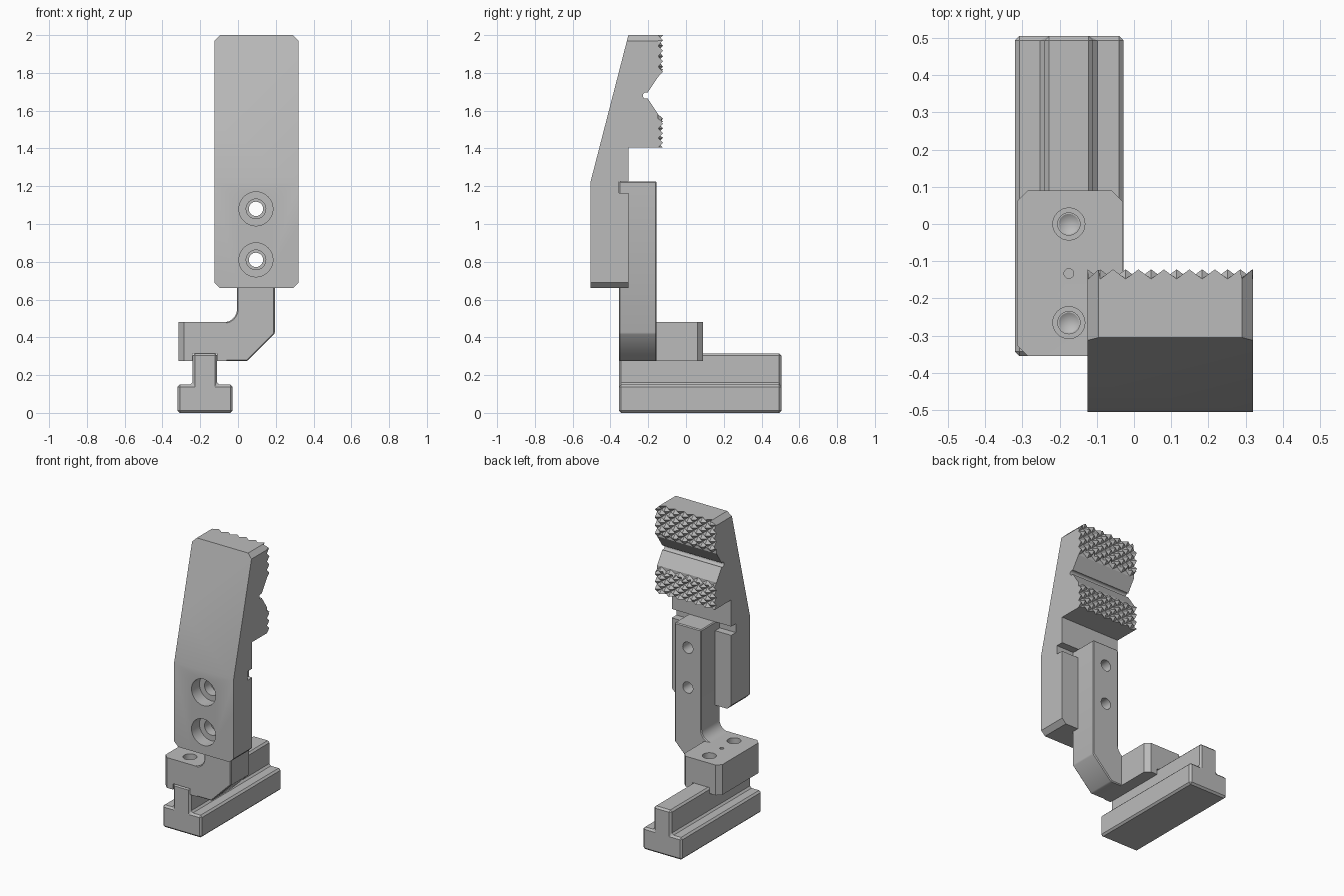
import bpy, bmesh, math
from mathutils import Vector, Matrix

default = bpy.data.objects.get("Cube")
if default:
    bpy.data.objects.remove(default)

GREY = (0.5, 0.5, 0.5, 1)
steel = bpy.data.materials.new("plain_grey")
steel.use_nodes = True
steel.diffuse_color = GREY
steel.node_tree.nodes["Principled BSDF"].inputs["Base Color"].default_value = GREY


def finish(name, bm):
    bmesh.ops.recalc_face_normals(bm, faces=bm.faces)
    mesh = bpy.data.meshes.new(name)
    bm.to_mesh(mesh)
    bm.free()
    mesh.materials.append(steel)
    ob = bpy.data.objects.new(name, mesh)
    bpy.context.collection.objects.link(ob)
    return ob


def prism(name, points, axis, lo, hi):
    """Extrude a 2D outline along the named axis."""
    place = {"x": lambda p, d: (d, p[0], p[1]),
             "y": lambda p, d: (p[0], d, p[1]),
             "z": lambda p, d: (p[0], p[1], d)}[axis]
    bm = bmesh.new()
    ends = [[bm.verts.new(place(p, d)) for p in points] for d in (lo, hi)]
    for end in ends:
        bm.faces.new(end)
    for i in range(len(points)):
        j = (i + 1) % len(points)
        bm.faces.new((ends[0][i], ends[0][j], ends[1][j], ends[1][i]))
    return finish(name, bm)


def rod(name, axis, centre, length, r1, r2=None):
    """Cylinder or cone along y or z."""
    bm = bmesh.new()
    turn = Matrix.Rotation(math.pi / 2, 4, "X") if axis == "y" else Matrix()
    bmesh.ops.create_cone(bm, cap_ends=True, segments=32, radius1=r1,
                          radius2=r1 if r2 is None else r2, depth=length,
                          matrix=Matrix.Translation(centre) @ turn)
    return finish(name, bm)


def activate(ob):
    bpy.ops.object.select_all(action="DESELECT")
    ob.select_set(True)
    bpy.context.view_layer.objects.active = ob


def combine(ob, other, how="DIFFERENCE"):
    activate(ob)
    mod = ob.modifiers.new("cut", "BOOLEAN")
    mod.operation, mod.solver, mod.object = how, "EXACT", other
    bpy.ops.object.modifier_apply(modifier=mod.name)
    bpy.data.objects.remove(other)


def ease(ob, width):
    activate(ob)
    mod = ob.modifiers.new("edge_break", "BEVEL")
    mod.width, mod.segments, mod.limit_method = width, 1, "ANGLE"
    mod.angle_limit = math.radians(40)
    bpy.ops.object.modifier_apply(modifier=mod.name)


def arc(cx, cy, r, start, end, n):
    steps = [math.radians(start + (end - start) * i / n) for i in range(n + 1)]
    return [(cx + r * math.cos(a), cy + r * math.sin(a)) for a in steps]


def box_outline(a, b, c, d, cut=0.0):
    if not cut:
        return [(a, c), (b, c), (b, d), (a, d)]
    return [(a + cut, c), (b - cut, c), (b, c + cut), (b, d - cut),
            (b - cut, d), (a + cut, d), (a, d - cut), (a, c + cut)]


# Sliding T bar
BAR_L, BAR_R, STEM_L, STEM_R = -0.32, -0.028, -0.24, -0.11
FRONT, TOP = -0.355, 0.315
t_bar = prism("t_slot_bar", [
    (BAR_L, 0), (BAR_R, 0), (BAR_R, 0.15), (STEM_R, 0.15),
    (STEM_R, TOP), (STEM_L, TOP), (STEM_L, 0.15), (BAR_L, 0.15)],
    "y", FRONT, 0.505)
ease(t_bar, 0.012)

# Bracket: foot block joined to an upright arm
bracket = prism("bracket", box_outline(-0.315, -0.03, FRONT, 0.09, 0.03),
                "z", 0.275, 0.48)
arm = prism("arm", [(-0.25, 0.275), (0.05, 0.275), (0.195, 0.42),
                    (0.195, 1.225), (-0.005, 1.225)]
            + arc(-0.075, 0.55, 0.07, 0, -90, 8) + [(-0.25, 0.48)],
            "y", FRONT, -0.155)
ease(arm, 0.006)
combine(bracket, arm, "UNION")
combine(bracket, prism("keyway", box_outline(STEM_L, STEM_R, 0.2, TOP),
                       "y", -0.5, 0.5))

# Screw holes through the foot into the bar, with drill points
HOLE_X = -0.175
for y in (0.0, -0.265):
    combine(bracket, rod("foot_hole", "z", (HOLE_X, y, 0.4), 0.4, 0.043))
    combine(t_bar, rod("bar_hole", "z", (HOLE_X, y, 0.27), 0.2, 0.03))
    combine(t_bar, rod("drill_point", "z", (HOLE_X, y, 0.162), 0.02, 0.0, 0.03))
combine(bracket, rod("set_hole", "z", (HOLE_X, -0.133, 0.45), 0.2, 0.013))

# Jaw: side outline with V notch and relief hole
JAW_L, JAW_R, VALLEY, PEAK = -0.125, 0.32, -0.148, -0.122
V_TOP, V_LOW, LIP = 1.778, 1.582, 1.405
jaw = prism("jaw", [(-0.505, 0.66), (-0.505, 1.225), (-0.305, 2.0),
                    (VALLEY, 2.0), (VALLEY, V_TOP)]
            + arc(-0.212, 1.68, 0.017, 60, 300, 12)
            + [(VALLEY, V_LOW), (VALLEY, LIP), (-0.305, LIP), (-0.305, 0.66)],
            "x", JAW_L, JAW_R)
combine(jaw, prism("corner_trim", box_outline(JAW_L, JAW_R, 0.66, 2.0, 0.03),
                   "y", -0.7, 0.1), "INTERSECT")

# Seat in the back of the jaw: upright channel and cross groove
combine(jaw, prism("seat", [
    (-0.005, 0.5), (0.195, 0.5), (0.195, 1.165), (0.5, 1.165), (0.5, 1.225),
    (-0.5, 1.225), (-0.5, 1.165), (-0.005, 1.165)], "y", FRONT, -0.25))

# Counterbored bolt holes through jaw and arm
for z in (0.81, 1.08):
    combine(jaw, rod("counterbore", "y", (0.095, -0.52, z), 0.2, 0.09))
    combine(jaw, rod("bolt_hole", "y", (0.095, -0.42, z), 0.3, 0.052))
    combine(bracket, rod("thread_hole", "y", (0.095, -0.25, z), 0.4, 0.038))


def grip(name, low, high, rows, v_row, lean, cols=13):
    """Diamond pyramid pad; the row beside the V follows its slope."""
    bm = bmesh.new()
    half, mid = (JAW_R - JAW_L) / 2, (JAW_R + JAW_L) / 2
    grid = []
    for j in range(rows + 1):
        z = low + (high - low) * j / rows
        line = []
        for i in range(cols + 1):
            rise = PEAK - VALLEY if (i + j) % 2 == 0 else 0.0005
            zz = z + (lean * rise if j == v_row else 0)
            limit = half - max(0, z - 1.97)
            x = max(-limit, min(limit, half * (2 * i / cols - 1)))
            line.append(bm.verts.new((mid + x, VALLEY + rise, zz)))
        grid.append(line)
    for j in range(rows):
        for i in range(cols):
            a, b = grid[j][i], grid[j][i + 1]
            d, c = grid[j + 1][i], grid[j + 1][i + 1]
            # split along the groove
            tris = ((a, b, d), (b, c, d)) if (i + j) % 2 == 0 else ((a, b, c), (a, c, d))
            for t in tris:
                bm.faces.new(t)
    # skirt back to the jaw face
    rim = [e for e in bm.edges if e.is_boundary]
    skirt = bmesh.ops.extrude_edge_only(bm, edges=rim)["geom"]
    for v in skirt:
        if isinstance(v, bmesh.types.BMVert):
            v.co.y = VALLEY
    return finish(name, bm)


upper = grip("upper_grip", V_TOP, 2.0, 8, 0, 1.6)
lower = grip("lower_grip", LIP, V_LOW, 7, 7, -1.6)

for ob in (t_bar, bracket, jaw, upper, lower):
    activate(ob)
    bpy.ops.object.shade_smooth_by_angle(angle=math.radians(30))
